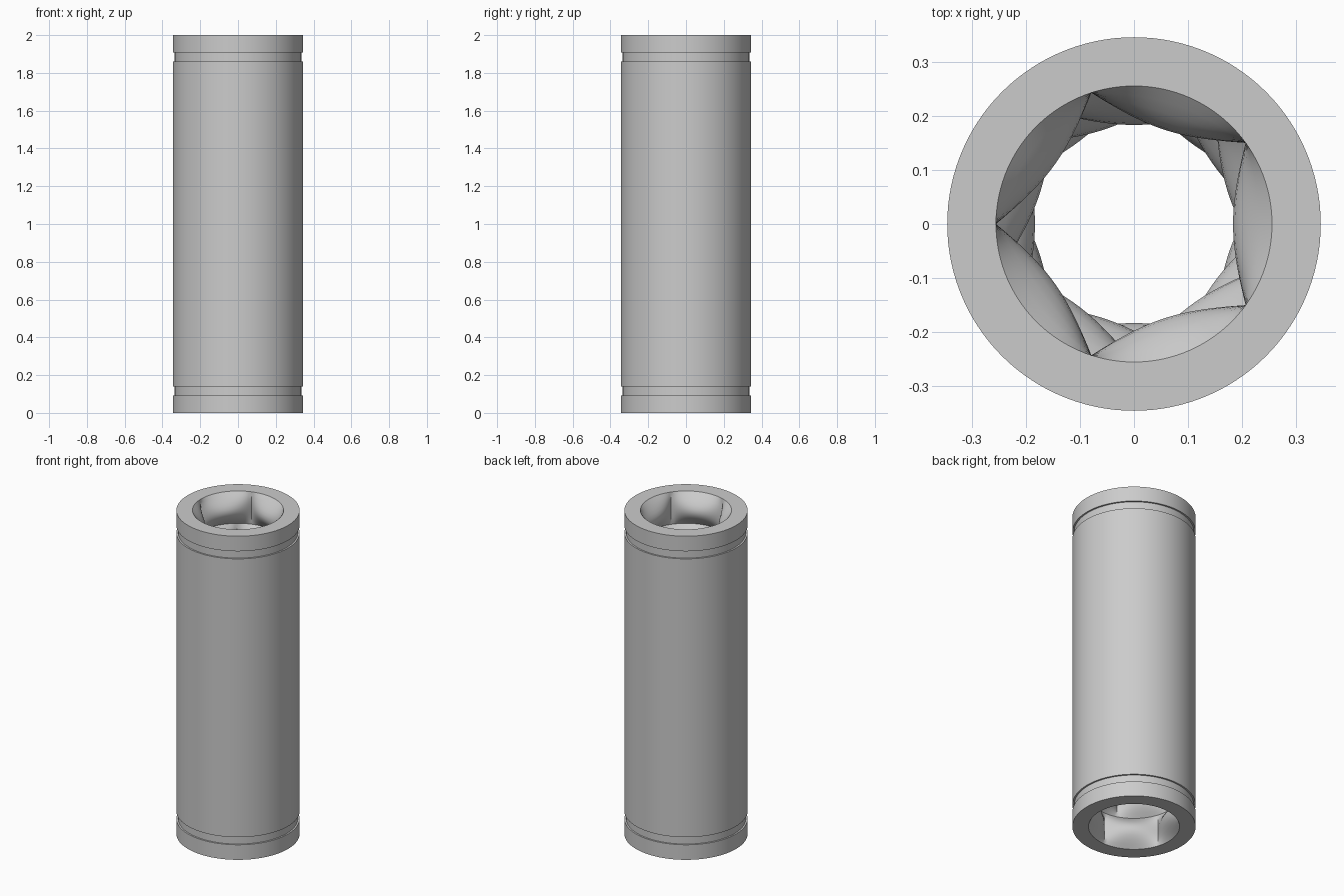
import bpy
import bmesh
from math import sin, cos, tan, pi, radians

cube = bpy.data.objects.get("Cube")
if cube:
    bpy.data.objects.remove(cube, do_unlink=True)

SEGMENTS = 120
HEIGHT = 2.0
OUTER, GROOVE = 0.345, 0.335
BORE, CONTACT = 0.255, 0.183
LAYERS, PADS, STEPS = 10, 5, 10
HALF_PAD = pi / PADS
LAYER_TURN = radians(18)


def make_material(name, color):
    mat = bpy.data.materials.new(name)
    mat.use_nodes = True
    mat.diffuse_color = color
    mat.node_tree.nodes["Principled BSDF"].inputs["Base Color"].default_value = color
    return mat


def pad_radius(angle, layer, t):
    """Bore radius where five rounded pads bulge inward in each layer."""
    local = (angle - layer * LAYER_TURN + HALF_PAD) % (2 * HALF_PAD) - HALF_PAD
    sag = BORE * cos(HALF_PAD) - CONTACT
    crest = (CONTACT + sag * (tan(local) / tan(HALF_PAD)) ** 2) / cos(local)
    return BORE - (BORE - crest) * sin(pi * t)


def add_ring(bm, z, radius):
    """Ring of vertices; radius is a function of the angle."""
    ring = []
    for i in range(SEGMENTS):
        a = 2 * pi * i / SEGMENTS
        r = radius(a)
        ring.append(bm.verts.new((r * cos(a), r * sin(a), z)))
    return ring


def build_sleeve(material):
    bm = bmesh.new()

    # Outer wall with a retaining groove near each end
    lower = [(OUTER, 0), (OUTER, 0.093), (GROOVE, 0.093), (GROOVE, 0.14), (OUTER, 0.14)]
    upper = [(r, HEIGHT - z) for r, z in reversed(lower)]
    rings = [add_ring(bm, z, lambda a, r=r: r) for r, z in lower + upper]

    # Bore from top to bottom, each layer of pads turned against the last
    layer_height = HEIGHT / LAYERS
    for layer in range(LAYERS):
        for s in range(STEPS):
            t = s / STEPS
            z = HEIGHT - (layer + t) * layer_height
            rings.append(add_ring(bm, z, lambda a: pad_radius(a, layer, t)))
    rings.append(add_ring(bm, 0, lambda a: BORE))

    # Skin the rings into one closed tube
    for k, ring in enumerate(rings):
        following = rings[(k + 1) % len(rings)]
        for i in range(SEGMENTS):
            j = (i + 1) % SEGMENTS
            bm.faces.new((ring[i], ring[j], following[j], following[i]))
    bmesh.ops.recalc_face_normals(bm, faces=bm.faces)

    mesh = bpy.data.meshes.new("bearing_sleeve")
    bm.to_mesh(mesh)
    bm.free()
    mesh.materials.append(material)
    obj = bpy.data.objects.new("bearing_sleeve", mesh)
    bpy.context.collection.objects.link(obj)
    return obj


sleeve = build_sleeve(make_material("light_grey", (0.6, 0.6, 0.6, 1)))
bpy.ops.object.select_all(action="DESELECT")
sleeve.select_set(True)
bpy.context.view_layer.objects.active = sleeve
bpy.ops.object.shade_smooth_by_angle(angle=radians(25))
